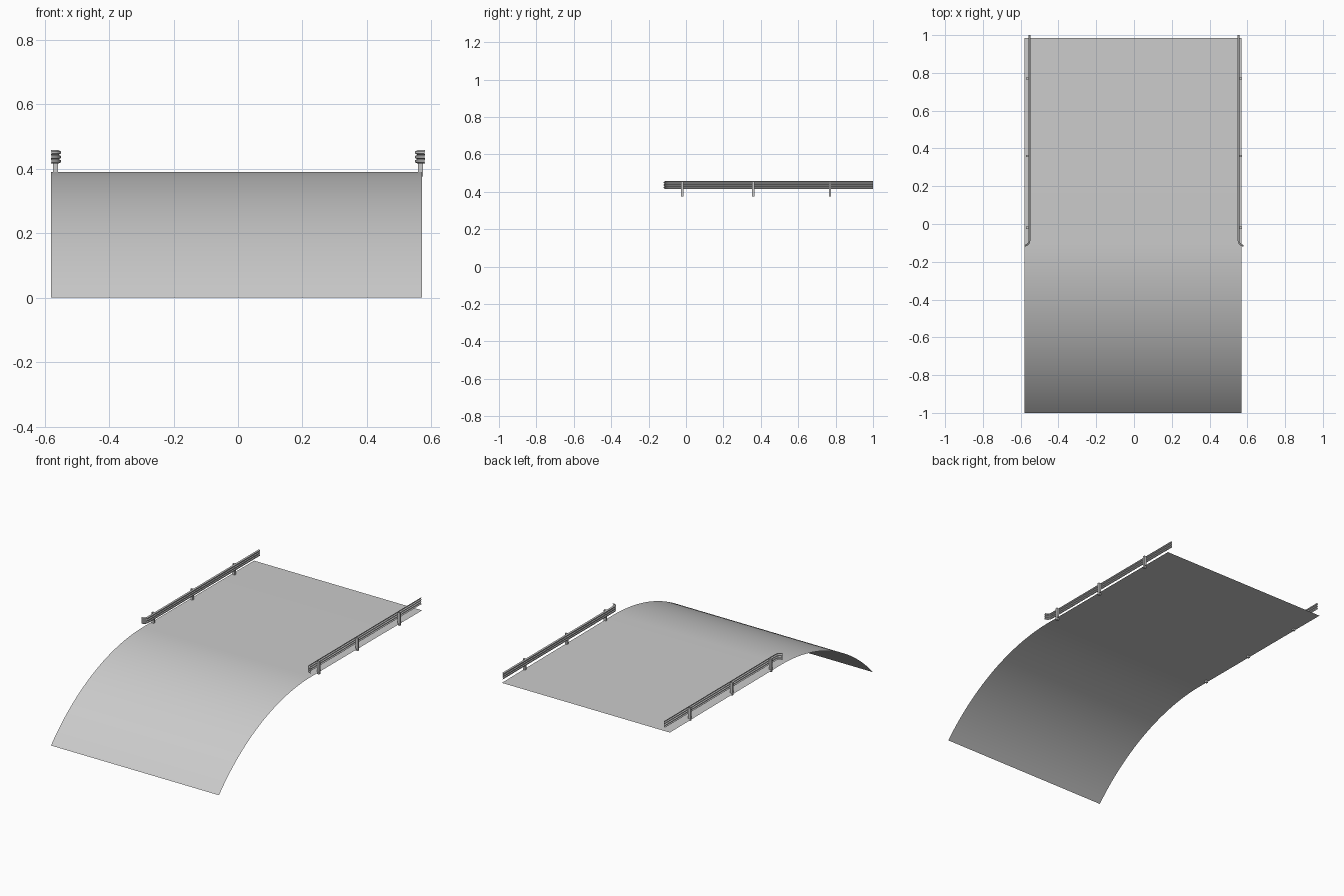
import bpy, bmesh, math
from mathutils import Vector

if "Cube" in bpy.data.objects:
    bpy.data.objects.remove(bpy.data.objects["Cube"])


def make_object(name, bm):
    mesh = bpy.data.meshes.new(name)
    bm.to_mesh(mesh)
    bm.free()
    obj = bpy.data.objects.new(name, mesh)
    bpy.context.collection.objects.link(obj)
    return obj


def skin(name, rows, smooth=True):
    """Join equal-length rows of points into a quad sheet."""
    bm = bmesh.new()
    grid = [[bm.verts.new(p) for p in row] for row in rows]
    for a, b in zip(grid, grid[1:]):
        for i in range(len(a) - 1):
            f = bm.faces.new((a[i], a[i + 1], b[i + 1], b[i]))
            f.smooth = smooth
    return make_object(name, bm)


def mirror_x(obj):
    mod = obj.modifiers.new("mirror", 'MIRROR')
    mod.use_axis[0] = True


# Road: circular ramp rising from the ground into a nearly level deck
TOP, START = 0.389, -0.10
run = -START + 1.0 - 2 * -START
R = (run ** 2 + TOP ** 2) / (2 * TOP)
sweep = math.asin(run / R)
profile = []
for i in range(29):
    a = sweep * (1 - i / 28)
    profile.append((START - R * math.sin(a), TOP - R * (1 - math.cos(a))))
profile += [(0.2, 0.388), (0.6, 0.387), (0.986, 0.385)]
skin("road_deck", [[(-0.58, y, z), (0.57, y, z)] for y, z in profile])

# Guard rail: ridged beam swept along a path that flares outward at the front
path = [Vector((0.554, 1.0)), Vector((0.554, 0.4)), Vector((0.554, -0.088))]
for i in range(1, 8):
    a = math.radians(75) * i / 7
    path.append(Vector((0.554 + 0.026 * (1 - math.cos(a)),
                        -0.088 - 0.026 * math.sin(a))))
path.append(path[-1] + Vector((0.006, -0.0015)))

Z0, Z1, RIDGES = 0.416, 0.456, 3
section = []  # (inward offset, height)
step = (Z1 - Z0) / RIDGES
for k in range(RIDGES):
    z = Z0 + k * step
    section += [(-0.003, z), (0.004, z + 0.3 * step), (0.004, z + 0.7 * step)]
section.append((-0.003, Z1))

rows = []
for i, p in enumerate(path):
    d = (path[min(i + 1, len(path) - 1)] - path[max(i - 1, 0)]).normalized()
    inward = Vector((d.y, -d.x))
    rows.append([(p.x + inward.x * o, p.y + inward.y * o, z)
                 for o, z in section])
rail = skin("guard_rail", rows, smooth=False)
solid = rail.modifiers.new("thickness", 'SOLIDIFY')
solid.thickness = 0.002
solid.offset = 0
mirror_x(rail)

# Posts behind the rail, reaching just below the deck
bm = bmesh.new()
for y in (-0.02, 0.36, 0.77):
    res = bmesh.ops.create_cube(bm, size=1)
    bmesh.ops.scale(bm, vec=(0.015, 0.012, 0.079), verts=res["verts"])
    bmesh.ops.translate(bm, vec=(0.5655, y, 0.4145), verts=res["verts"])
posts = make_object("rail_posts", bm)
mirror_x(posts)
